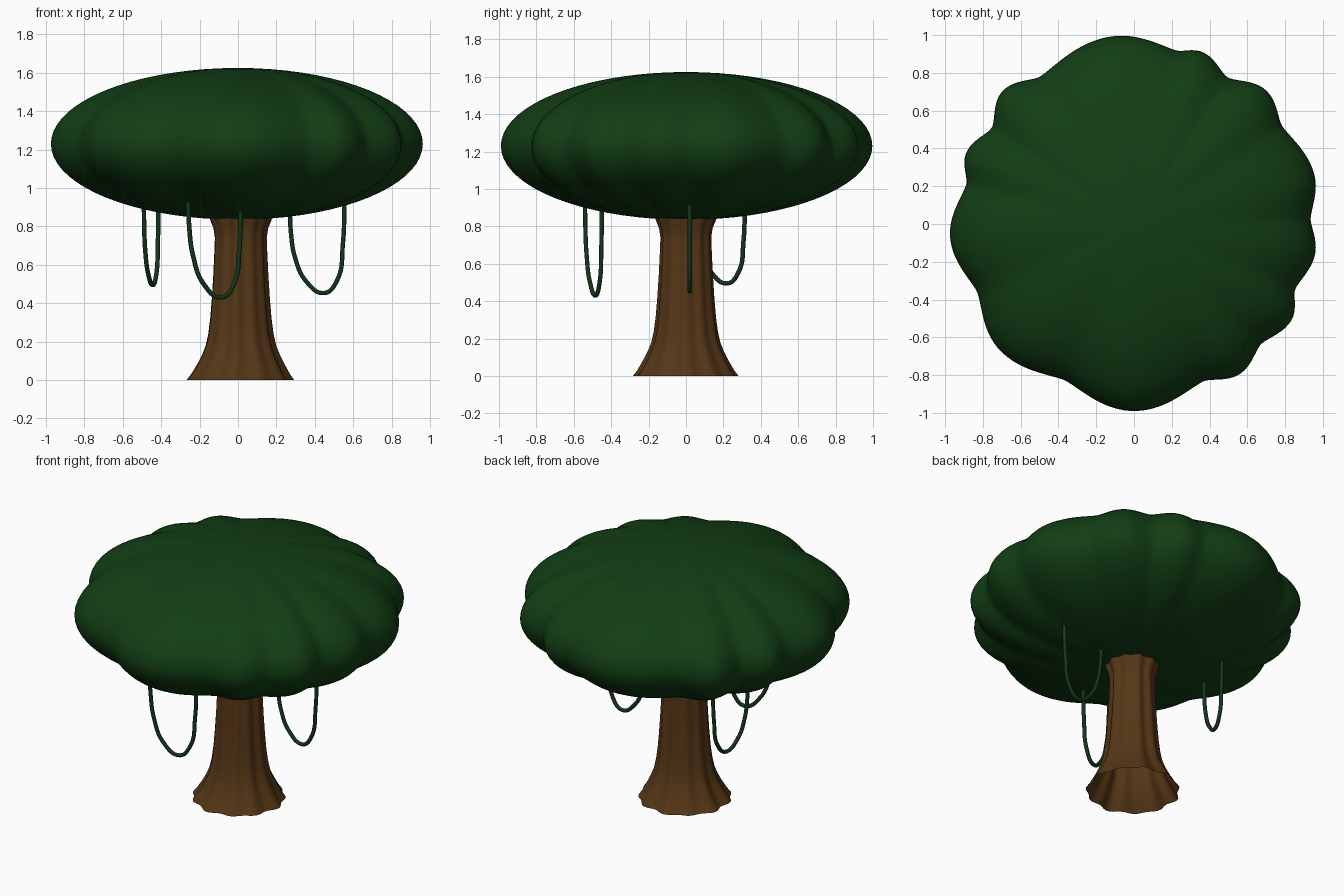
import bpy, math

if "Cube" in bpy.data.objects:
    bpy.data.objects.remove(bpy.data.objects["Cube"])


def material(name, rgb):
    m = bpy.data.materials.new(name)
    m.diffuse_color = (*rgb, 1)
    m.use_nodes = True
    m.node_tree.nodes["Principled BSDF"].inputs["Base Color"].default_value = m.diffuse_color
    return m


LEAF = material("leaf_green", (0.006, 0.048, 0.007))
BARK = material("bark_brown", (0.09, 0.037, 0.008))
VINE = material("vine_green", (0.006, 0.036, 0.011))

# canopy outline seen from above: (angle in degrees, radius), valleys and crests in turn
OUTLINE = [(1.5, .935), (15.5, .99), (33.5, .94), (45, .995), (57.5, .92), (68.5, .98),
           (76, .945), (96, 1.0), (122.5, .925), (134.5, .99), (146, .908), (157, .965),
           (166.5, .912), (184, .976), (203.5, .905), (223, .975), (246, .905), (270, .99),
           (294, .91), (305.5, .972), (316.5, .925), (328.5, .977), (338, .92), (351, .972)]


def canopy_radius(deg):
    pts = OUTLINE + [(OUTLINE[0][0] + 360, OUTLINE[0][1])]
    d = (deg - pts[0][0]) % 360 + pts[0][0]
    for (a0, r0), (a1, r1) in zip(pts, pts[1:]):
        if a0 <= d <= a1:
            valley, crest = min(r0, r1), max(r0, r1)
            t = (d - a0) / (a1 - a0)
            if r0 > r1:
                t = 1 - t
            return valley + (crest - valley) * math.sin(math.pi / 2 * t) ** 1.5
    return pts[0][1]


def lofted(name, rings, mat, top=None, bottom=None):
    """Skin a stack of equal rings, closing onto pole points where given."""
    n = len(rings[0])
    verts = [v for ring in rings for v in ring]
    faces = [(k * n + i, k * n + (i + 1) % n, (k + 1) * n + (i + 1) % n, (k + 1) * n + i)
             for k in range(len(rings) - 1) for i in range(n)]
    if bottom:
        verts.append(bottom)
        faces += [((i + 1) % n, i, len(verts) - 1) for i in range(n)]
    if top:
        verts.append(top)
        b = (len(rings) - 1) * n
        faces += [(b + i, b + (i + 1) % n, len(verts) - 1) for i in range(n)]
    mesh = bpy.data.meshes.new(name)
    mesh.from_pydata(verts, [], faces)
    mesh.polygons.foreach_set("use_smooth", [True] * len(faces))
    mesh.materials.append(mat)
    ob = bpy.data.objects.new(name, mesh)
    bpy.context.collection.objects.link(ob)
    return ob


# canopy: flattened ball with irregular lobes
N, ROWS, ZC, HZ = 240, 36, 1.23, 0.395
radii = [canopy_radius(360 * i / N) for i in range(N)]
rings = []
for k in range(1, ROWS):
    phi = math.pi * k / ROWS
    rings.append([(r * math.sin(phi) * math.cos(math.tau * i / N),
                   r * math.sin(phi) * math.sin(math.tau * i / N),
                   ZC - HZ * math.cos(phi)) for i, r in enumerate(radii)])
lofted("canopy", rings, LEAF, top=(0, 0, ZC + HZ), bottom=(0, 0, ZC - HZ))

# trunk: open fluted tube with flared root and collar, (height, radius)
PROFILE = [(0, .272), (.03, .25), (.08, .222), (.13, .197), (.18, .178), (.24, .165),
           (.32, .155), (.42, .147), (.55, .139), (.66, .134), (.74, .131), (.79, .138),
           (.83, .154), (.85, .158)]
M = 120
rings = []
for z, r in PROFILE:
    ring = []
    for i in range(M):
        a = math.tau * i / M
        rr = r * (1 + .035 * math.cos(11 * a) + .018 * math.sin(7 * a + 1))
        ring.append((.012 * min(1, z * 4 + .6) + rr * math.cos(a), rr * math.sin(a), z))
    rings.append(ring)
lofted("trunk", rings, BARK)

# hanging vines: one skewed loop profile (fraction along, fraction of drop)
LOOP = [(0, 0), (.02, .25), (.09, .55), (.3, .86), (.63, 1), (.86, .86), (.97, .44), (1, 0)]


def hanging_vine(name, start, end, low):
    cu = bpy.data.curves.new(name, 'CURVE')
    cu.dimensions = '3D'
    cu.bevel_depth = .012
    cu.bevel_resolution = 3
    cu.resolution_u = 8
    cu.use_fill_caps = True
    sp = cu.splines.new('BEZIER')
    sp.bezier_points.add(len(LOOP) - 1)
    for p, (t, d) in zip(sp.bezier_points, LOOP):
        x, y, z = (s + (e - s) * t for s, e in zip(start, end))
        p.co = (x, y, z + (low - z) * d)
        p.handle_left_type = p.handle_right_type = 'AUTO'
    cu.materials.append(VINE)
    bpy.context.collection.objects.link(bpy.data.objects.new(name, cu))


hanging_vine("vine_front", (-.26, -.54, .93), (.015, -.45, .89), .43)
hanging_vine("vine_right", (.27, .02, .87), (.555, .02, .92), .453)
hanging_vine("vine_left", (-.49, .06, .90), (-.415, .315, .90), .495)
